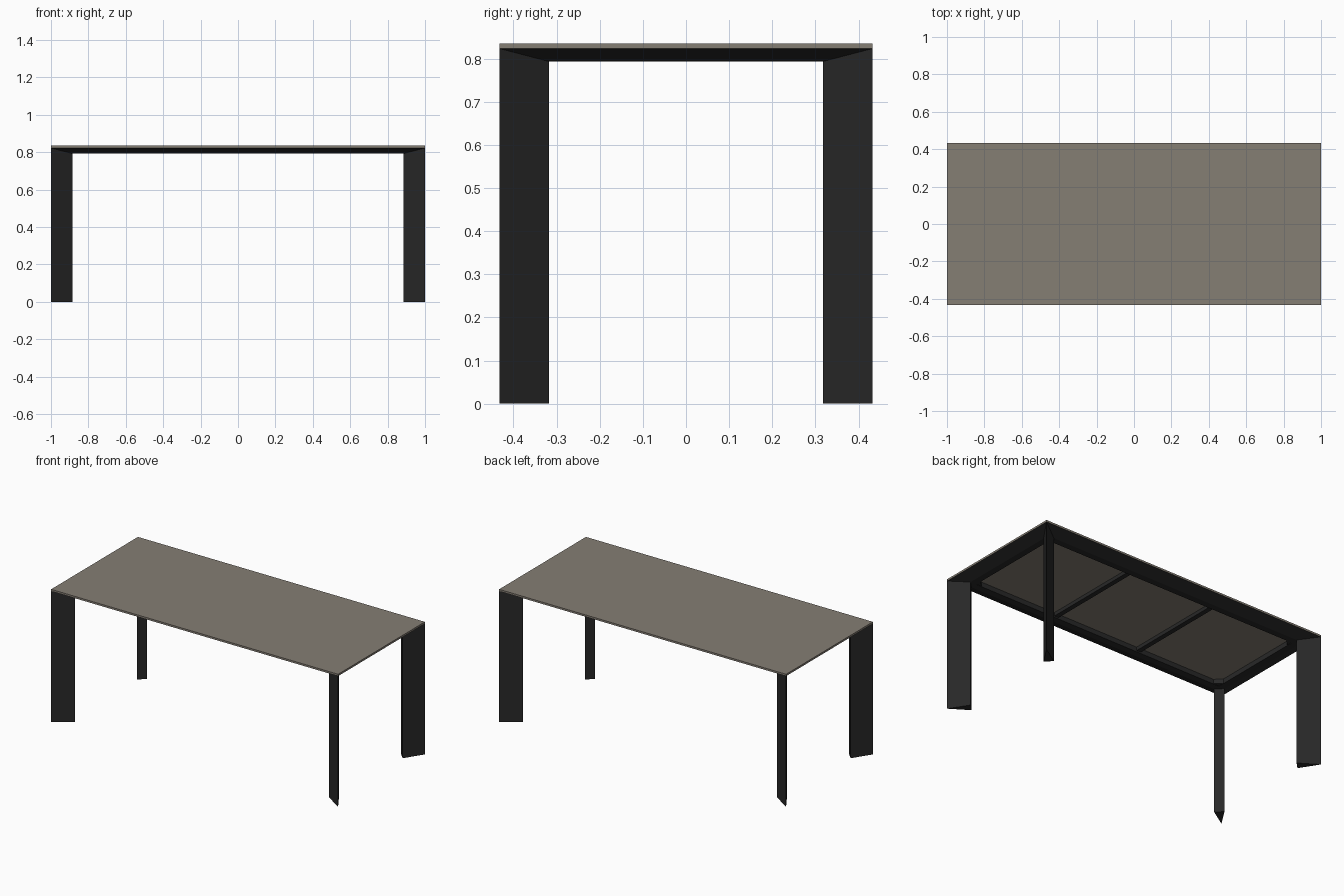
import bpy, bmesh

if "Cube" in bpy.data.objects:
    bpy.data.objects.remove(bpy.data.objects["Cube"])

HX, HY = 1.0, 0.432          # half length, half width
TOP, UNDER, LOW = 0.835, 0.823, 0.793
WIDE, NARROW = 0.115, 0.074  # insets of the wedge shaped profile


def material(name, rgb):
    m = bpy.data.materials.new(name)
    m.diffuse_color = (*rgb, 1)
    m.use_nodes = True
    m.node_tree.nodes["Principled BSDF"].inputs["Base Color"].default_value = m.diffuse_color
    return m


TAUPE = material("taupe top", (0.235, 0.21, 0.175))
BLACK = material("black metal", (0.021, 0.021, 0.021))


def finish(name, bm, mat):
    bmesh.ops.recalc_face_normals(bm, faces=bm.faces)
    me = bpy.data.meshes.new(name)
    bm.to_mesh(me)
    bm.free()
    me.materials.append(mat)
    ob = bpy.data.objects.new(name, me)
    bpy.context.collection.objects.link(ob)
    return ob


def prism(name, pts, z0, z1, mat):
    bm = bmesh.new()
    face = bm.faces.new([bm.verts.new((x, y, z0)) for x, y in pts])
    ext = bmesh.ops.extrude_face_region(bm, geom=[face], use_keep_orig=True)
    for v in ext["geom"]:
        if isinstance(v, bmesh.types.BMVert):
            v.co.z = z1
    return finish(name, bm, mat)


def rect(x0, x1, y0, y1):
    return [(x0, y0), (x1, y0), (x1, y1), (x0, y1)]


# Table top
prism("table_top", rect(-HX, HX, -HY, HY), UNDER, TOP, TAUPE)

# Mitred frame: a bevelled profile swept round the rectangle
bm = bmesh.new()
profile = [(0, UNDER), (NARROW, LOW), (WIDE, LOW), (WIDE, UNDER)]
rings = [[bm.verts.new((x, y, z)) for x, y in rect(-HX + d, HX - d, -HY + d, HY - d)]
         for d, z in profile]
for a, b in zip(rings, rings[1:] + rings[:1]):
    for i in range(4):
        j = (i + 1) % 4
        bm.faces.new((a[i], a[j], b[j], b[i]))
finish("apron_frame", bm, BLACK)

# Wedge legs pointing to the corners, and small corner gussets
for sx, nx in ((-1, "left"), (1, "right")):
    for sy, ny in ((-1, "front"), (1, "back")):
        def corner(*insets):
            return [(sx * (HX - a), sy * (HY - b)) for a, b in insets]
        prism(f"{ny}_{nx}_leg", corner((0, 0), (WIDE, NARROW), (NARROW, WIDE)),
              0, UNDER, BLACK)
        g = WIDE + 0.04
        prism(f"{ny}_{nx}_gusset", corner((WIDE, WIDE), (g, WIDE), (WIDE, g)),
              LOW + 0.002, UNDER, BLACK)

# Cross bars under the top
for i, x in enumerate((-0.3, 0.3)):
    prism(f"cross_bar_{i + 1}", rect(x - 0.015, x + 0.015, -HY + WIDE, HY - WIDE),
          LOW + 0.008, UNDER, BLACK)
